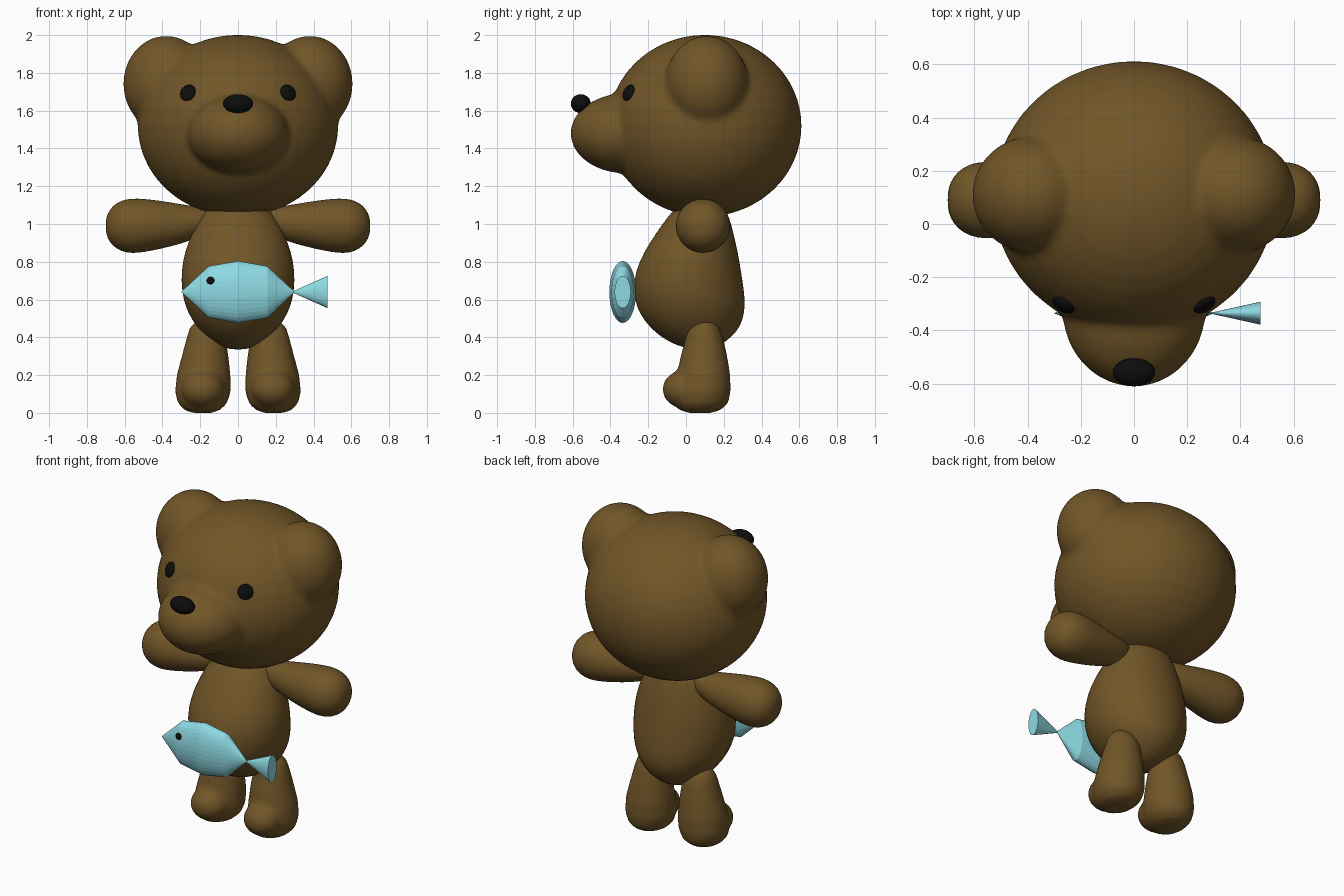
import bpy, bmesh
from math import cos, sin, pi
from mathutils import Matrix, Vector

if "Cube" in bpy.data.objects:
    bpy.data.objects.remove(bpy.data.objects["Cube"])


def material(name, rgb):
    m = bpy.data.materials.new(name)
    m.diffuse_color = (*rgb, 1)
    m.use_nodes = True
    m.node_tree.nodes["Principled BSDF"].inputs["Base Color"].default_value = m.diffuse_color
    return m


BROWN = material("brown fur", (0.165, 0.092, 0.021))
BLACK = material("black", (0.004, 0.004, 0.004))
BLUE = material("pale blue", (0.27, 0.70, 0.77))


def ball(bm, loc, radii, rot=None, seg=40):
    m = Matrix.Translation(loc) @ (rot or Matrix()) @ Matrix.Diagonal((*radii, 1))
    bmesh.ops.create_uvsphere(bm, u_segments=seg, v_segments=seg // 2, radius=1, matrix=m)


def loft(bm, rings, axis="z", seg=24, flip=1):
    """Closed skin over elliptical rings (t, c1, c2, r1, r2) along an axis."""
    loops = []
    for t, c1, c2, r1, r2 in rings:
        loop = []
        for i in range(seg):
            a = 2 * pi * i / seg
            p, q = c1 + r1 * cos(a), c2 + r2 * sin(a)
            loop.append(bm.verts.new((p * flip, q, t) if axis == "z" else (t * flip, p, q)))
        loops.append(loop)
    faces = [bm.faces.new(loops[0]), bm.faces.new(loops[-1])]
    for a, b in zip(loops, loops[1:]):
        for i in range(seg):
            j = (i + 1) % seg
            faces.append(bm.faces.new((a[i], a[j], b[j], b[i])))
    bmesh.ops.recalc_face_normals(bm, faces=faces)


def finish(bm, name, mat, smooth=True, blend=0, subsurf=False):
    me = bpy.data.meshes.new(name)
    bm.to_mesh(me)
    bm.free()
    me.materials.append(mat)
    for p in me.polygons:
        p.use_smooth = smooth
    ob = bpy.data.objects.new(name, me)
    bpy.context.collection.objects.link(ob)
    if blend:  # fuse overlapping volumes and soften the seams
        r = ob.modifiers.new("fuse", "REMESH")
        r.mode, r.voxel_size, r.use_smooth_shade = "VOXEL", 0.016, True
        s = ob.modifiers.new("soften", "SMOOTH")
        s.factor, s.iterations = 0.5, blend
    if subsurf:
        ob.modifiers.new("round", "SUBSURF").levels = 1
    return ob


# Head with muzzle and ears
HEAD, HR = Vector((0, 0.10, 1.52)), Vector((0.532, 0.513, 0.482))
bm = bmesh.new()
ball(bm, HEAD, HR)
ball(bm, (0, -0.32, 1.48), (0.27, 0.292, 0.212))
for s in (1, -1):
    ball(bm, (s * 0.38, 0.11, 1.742), (0.228, 0.22, 0.255))
finish(bm, "head", BROWN, blend=12)

# Nose
bm = bmesh.new()
ball(bm, (0, -0.557, 1.637), (0.08, 0.053, 0.05), seg=24)
finish(bm, "nose", BLACK)

# Eyes, laid flat on the head surface
for s, side in ((1, "left"), (-1, "right")):
    x, z = s * 0.265, 1.695
    dx, dz = x / HR.x, (z - HEAD.z) / HR.z
    y = HEAD.y - HR.y * (1 - dx * dx - dz * dz) ** 0.5
    n = Vector((x / HR.x ** 2, (y - HEAD.y) / HR.y ** 2, (z - HEAD.z) / HR.z ** 2))
    bm = bmesh.new()
    ball(bm, (x, y, z), (0.046, 0.046, 0.02), n.to_track_quat("Z", "Y").to_matrix().to_4x4(), 20)
    finish(bm, side + "_eye", BLACK)

# Body: (height, half width, front y, back y)
profile = [(0.335, 0.04, 0.04, 0.12), (0.355, 0.10, -0.05, 0.18), (0.40, 0.165, -0.13, 0.24),
           (0.45, 0.215, -0.19, 0.285), (0.52, 0.262, -0.245, 0.31), (0.60, 0.292, -0.275, 0.315),
           (0.70, 0.303, -0.28, 0.30), (0.80, 0.296, -0.25, 0.285), (0.90, 0.267, -0.195, 0.265),
           (1.00, 0.222, -0.125, 0.24), (1.06, 0.185, -0.08, 0.22), (1.12, 0.12, -0.02, 0.18)]
bm = bmesh.new()
loft(bm, [(z, 0, (f + b) / 2, w, (b - f) / 2) for z, w, f, b in profile], seg=32)
finish(bm, "body", BROWN, subsurf=True)

# Arms: (distance out, centre height, radius)
arm = [(0.12, 1.03, 0.05), (0.20, 1.01, 0.08), (0.30, 1.0, 0.105), (0.40, 0.996, 0.127),
       (0.50, 0.992, 0.143), (0.56, 0.99, 0.147), (0.62, 0.99, 0.137), (0.665, 0.99, 0.106),
       (0.69, 0.99, 0.068), (0.70, 0.99, 0.03)]
# Legs: (height, centre x, centre y, half width, half depth)
leg = [(0.0, 0.19, 0.075, 0.05, 0.06), (0.015, 0.19, 0.075, 0.095, 0.11),
       (0.05, 0.188, 0.08, 0.13, 0.143), (0.11, 0.186, 0.085, 0.148, 0.152),
       (0.20, 0.182, 0.093, 0.143, 0.142), (0.30, 0.174, 0.095, 0.124, 0.124),
       (0.40, 0.168, 0.097, 0.104, 0.10), (0.45, 0.168, 0.098, 0.088, 0.08),
       (0.48, 0.17, 0.10, 0.06, 0.052), (0.495, 0.17, 0.10, 0.02, 0.02)]
for s, side in ((1, "left"), (-1, "right")):
    bm = bmesh.new()
    loft(bm, [(x, 0.09, z, r, r) for x, z, r in arm], "x", flip=s)
    finish(bm, side + "_arm", BROWN, subsurf=True)
    bm = bmesh.new()
    loft(bm, leg, flip=s)
    ball(bm, (s * 0.186, -0.015, 0.125), (0.115, 0.11, 0.10), seg=24)  # toes
    finish(bm, side + "_leg", BROWN, blend=5)

# Fish body and cone tail
fy, fz = -0.335, 0.64
bm = bmesh.new()
loft(bm, [(x, fy, fz, r * 0.43, r) for x, r in
          ((-0.30, 0.001), (-0.155, 0.137), (0, 0.164), (0.155, 0.137), (0.30, 0.001))], "x", 32)
finish(bm, "fish_body", BLUE, smooth=False)
bm = bmesh.new()
loft(bm, [(0.285, fy, fz, 0.001, 0.001), (0.475, fy, fz, 0.043, 0.086)], "x", 32)
finish(bm, "fish_tail", BLUE, smooth=False)

# Fish eye
bm = bmesh.new()
ball(bm, (-0.145, fy - 0.052, fz + 0.06), (0.021, 0.012, 0.021), seg=16)
finish(bm, "fish_eye", BLACK)
